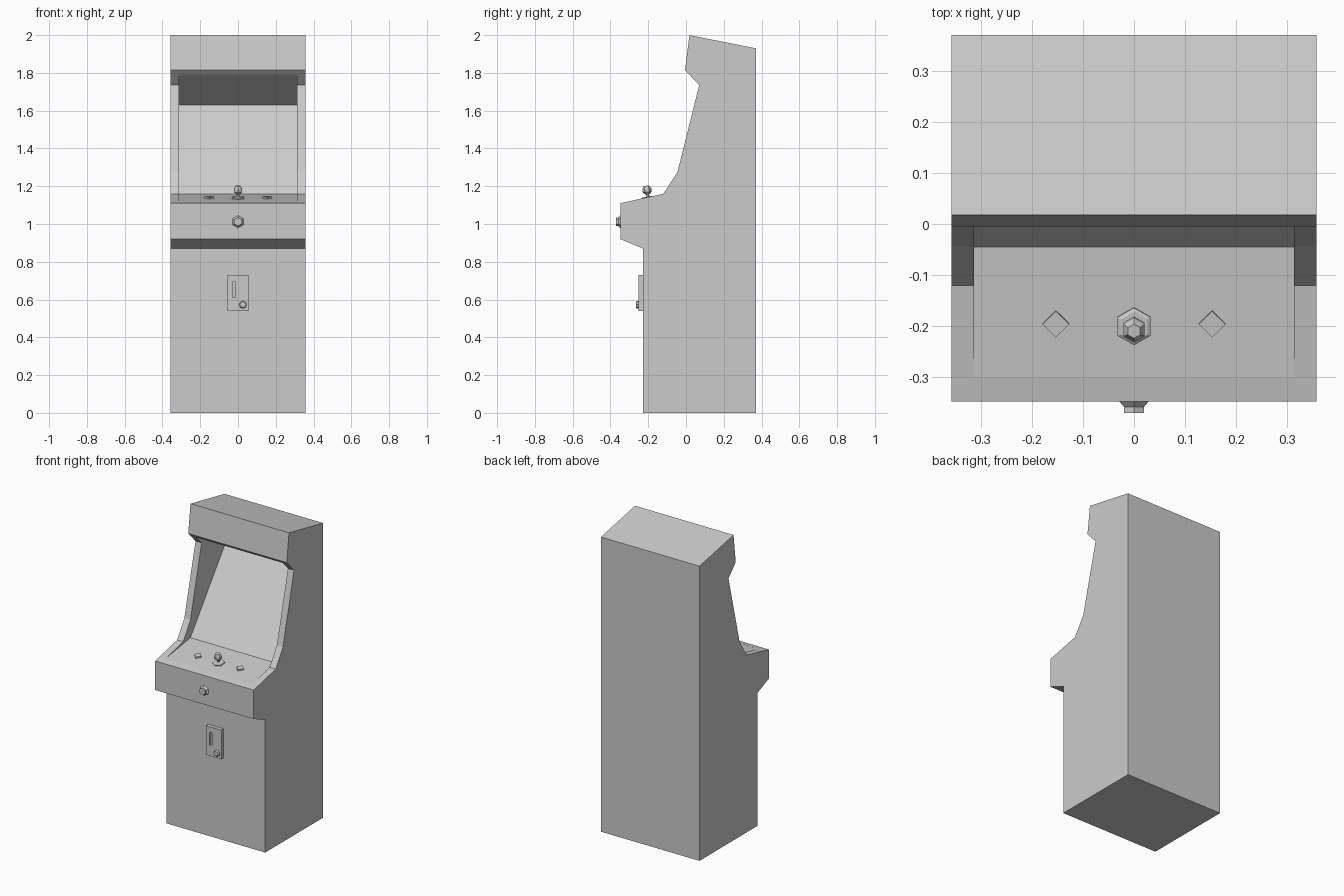
import bpy, bmesh
from math import sin, cos, pi, atan2
from mathutils import Matrix

if "Cube" in bpy.data.objects:
    bpy.data.objects.remove(bpy.data.objects["Cube"])


def finish(name, bm):
    bmesh.ops.recalc_face_normals(bm, faces=bm.faces[:])
    mesh = bpy.data.meshes.new(name)
    bm.to_mesh(mesh)
    bm.free()
    obj = bpy.data.objects.new(name, mesh)
    bpy.context.collection.objects.link(obj)
    return obj


def slab(name, profile, x0, x1):
    """Extrude a (y, z) profile along x."""
    bm = bmesh.new()
    face = bm.faces.new([bm.verts.new((x0, y, z)) for y, z in profile])
    ext = bmesh.ops.extrude_face_region(bm, geom=[face])
    verts = [g for g in ext["geom"] if isinstance(g, bmesh.types.BMVert)]
    bmesh.ops.translate(bm, verts=verts, vec=(x1 - x0, 0, 0))
    return finish(name, bm)


def turned(name, rings, sides, loc, tilt):
    """Stack of (radius, height) polygon rings, tilted toward the front."""
    bm = bmesh.new()
    loops = [[bm.verts.new((r * cos(pi / 2 + 2 * pi * i / sides),
                            r * sin(pi / 2 + 2 * pi * i / sides), h))
              for i in range(sides)] for r, h in rings]
    for a, b in zip(loops, loops[1:]):
        for i in range(sides):
            j = (i + 1) % sides
            bm.faces.new((a[i], a[j], b[j], b[i]))
    bm.faces.new(loops[0])
    bm.faces.new(loops[-1])
    bm.transform(Matrix.Translation(loc) @ Matrix.Rotation(tilt, 4, 'X'))
    return finish(name, bm)


def cut(obj, cutter):
    """Subtract the cutter and discard it."""
    cutter.hide_render = True
    mod = obj.modifiers.new("recess", 'BOOLEAN')
    mod.operation, mod.solver, mod.object = 'DIFFERENCE', 'EXACT', cutter
    bpy.context.view_layer.objects.active = obj
    bpy.ops.object.modifier_apply(modifier=mod.name)
    bpy.data.objects.remove(cutter)


def rect(y0, y1, z0, z1):
    return [(y0, z0), (y1, z0), (y1, z1), (y0, z1)]


# Cabinet with screen recess
W, INNER = 0.357, 0.313
cabinet = slab("cabinet", [
    (-0.228, 0), (0.37, 0), (0.37, 1.93), (0.018, 2.0), (-0.005, 1.814),
    (0.07, 1.735), (-0.045, 1.275), (-0.12, 1.16), (-0.348, 1.11),
    (-0.348, 0.92), (-0.228, 0.87)], -W, W)
cut(cabinet, slab("recess_cutter", [
    (-0.301, 1.12), (-0.045, 1.158), (0.31, 1.63), (0.016, 1.792),
    (-0.1, 1.792), (-0.301, 1.3)], -INNER, INNER))

# Controls sitting on the sloped panel
tilt = atan2(0.038, 0.256)


def panel_z(y):
    return 1.12 + (y + 0.301) * 0.148


base = (0, -0.2, panel_z(-0.2))
turned("joystick_base", [(0.037, -0.004), (0.037, 0.006), (0.03, 0.01)], 6, base, tilt)
turned("joystick_shaft", [(0.008, 0), (0.008, 0.03)], 6, base, tilt)
turned("joystick_ball", [(0.012, 0.022), (0.024, 0.035), (0.024, 0.052), (0.014, 0.068)],
       6, base, tilt)
for side, x in (("left", -0.153), ("right", 0.153)):
    turned("button_" + side, [(0.026, -0.004), (0.026, 0.01)], 4,
           (x, -0.195, panel_z(-0.195)), tilt)

# Knob on the front of the control deck
turned("front_knob", [(0.033, -0.004), (0.033, 0), (0.023, 0.01), (0.023, 0.022)], 6,
       (0, -0.348, 1.012), pi / 2)

# Coin door with slot and return button
door = slab("coin_door", rect(-0.252, -0.226, 0.54, 0.73), -0.056, 0.056)
cut(door, slab("slot_cutter", rect(-0.27, -0.236, 0.61, 0.693), -0.03, -0.012))
turned("coin_return", [(0.02, -0.004), (0.02, 0.008), (0.016, 0.014)], 8,
       (0.026, -0.252, 0.573), pi / 2)
